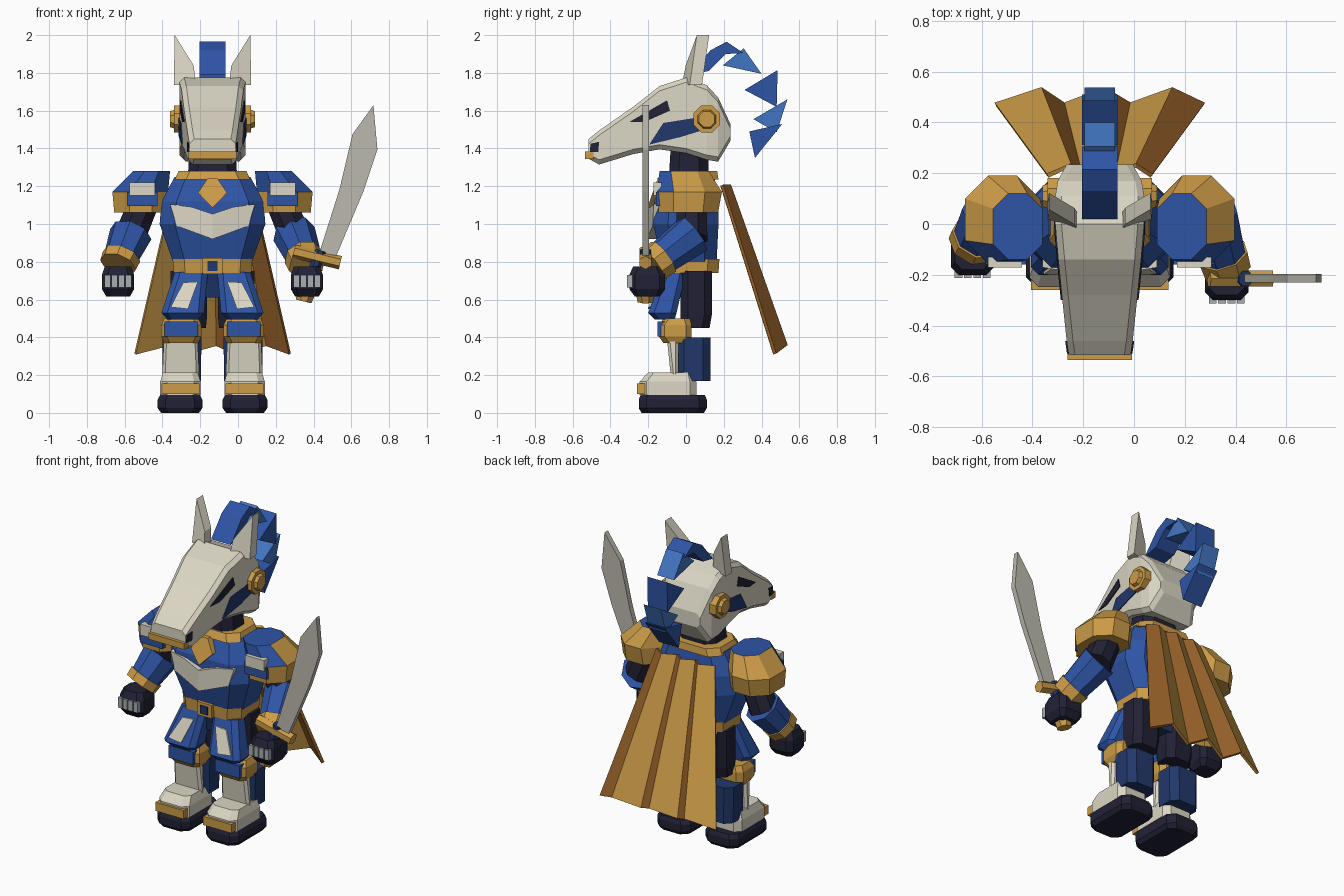
import bpy, bmesh, math
from mathutils import Vector

if "Cube" in bpy.data.objects:
    bpy.data.objects.remove(bpy.data.objects["Cube"])

CX = -0.135  # body centre line


def paint(name, r, g, b):
    m = bpy.data.materials.new(name)
    m.diffuse_color = [*(((c + 0.055) / 1.055) ** 2.4 for c in (r, g, b)), 1]
    m.use_nodes = True
    m.node_tree.nodes["Principled BSDF"].inputs["Base Color"].default_value = m.diffuse_color
    return m


WHITE = paint("ivory", .86, .84, .77)
GOLD = paint("gold", .80, .61, .28)
BROWN = paint("bronze_brown", .59, .38, .16)
BLUE = paint("royal_blue", .18, .33, .65)
SKY = paint("light_blue", .26, .46, .76)
NAVY = paint("navy", .13, .22, .42)
DARK = paint("dark_cloth", .13, .13, .21)
STEEL = paint("blade_steel", .74, .73, .68)
GREY = paint("knuckle_grey", .66, .69, .70)


def mesh(name, verts, faces, mats, rule=None):
    bm = bmesh.new()
    vs = [bm.verts.new((v[0] + CX, v[1], v[2])) for v in verts]
    for f in faces:
        bm.faces.new([vs[i] for i in f])
    bmesh.ops.recalc_face_normals(bm, faces=bm.faces)
    bm.normal_update()
    if rule:
        for f in bm.faces:
            f.material_index = rule(f)
    me = bpy.data.meshes.new(name)
    bm.to_mesh(me)
    bm.free()
    for m in mats:
        me.materials.append(m)
    ob = bpy.data.objects.new(name, me)
    bpy.context.collection.objects.link(ob)
    return ob


def loft(name, rings, mats, rule=None):
    n, k = len(rings[0]), len(rings)
    faces = [(i * n + j, i * n + (j + 1) % n, (i + 1) * n + (j + 1) % n, (i + 1) * n + j)
             for i in range(k - 1) for j in range(n)]
    faces += [tuple(range(n)), tuple(range((k - 1) * n, k * n))]
    mats = mats if isinstance(mats, list) else [mats]
    return mesh(name, [v for r in rings for v in r], faces, mats, rule)


def octo(x0, x1, y0, y1, z, c):
    """Rectangle with cut corners at height z."""
    return [(x0 + c, y0, z), (x1 - c, y0, z), (x1, y0 + c, z), (x1, y1 - c, z),
            (x1 - c, y1, z), (x0 + c, y1, z), (x0, y1 - c, z), (x0, y0 + c, z)]


def stack(name, mat, *levels, s=1, u=0, rule=None):
    """Levels of (z, half width, y front, y back, corner cut), centred on s*u."""
    return loft(name, [octo(s * u - h, s * u + h, a, b, z, c) for z, h, a, b, c in levels], mat, rule)


def slab(name, pts, off, mat):
    return loft(name, [pts, [tuple(a + b for a, b in zip(p, off)) for p in pts]], mat)


def box(name, x0, x1, y0, y1, z0, z1, mat):
    return slab(name, [(x0, y0, z0), (x1, y0, z0), (x1, y0, z1), (x0, y0, z1)], (0, y1 - y0, 0), mat)


def limb(name, a, b, ra, rb, mat, n=8):
    a, b = Vector(a), Vector(b)
    q = (b - a).to_track_quat('Z', 'Y')
    t = [2 * math.pi * (i + .5) / n for i in range(n)]
    return loft(name, [[p + q @ Vector((r * math.cos(w), r * math.sin(w), 0)) for w in t]
                       for p, r in ((a, ra), (b, rb))], mat)


# Torso, collar, belt, pelvis, neck
stack("torso", BLUE, (.76, .195, -.115, .16, .06), (1.0, .28, -.175, .172, .08),
      (1.12, .27, -.17, .172, .08), (1.25, .2, -.1, .15, .06))
stack("collar", GOLD, (1.235, .2, -.125, .172, .06), (1.28, .18, -.1, .165, .06))
stack("belt", GOLD, (.74, .205, -.125, .172, .06), (.815, .21, -.13, .177, .06))
stack("pelvis", NAVY, (.61, .13, -.07, .12, .04), (.75, .18, -.1, .14, .04))
stack("neck", DARK, (1.26, .13, -.09, .12, .05), (1.42, .12, -.08, .12, .05))
box("buckle", -.052, .052, -.15, -.11, .735, .82, GOLD)
box("buckle_inset", -.026, .026, -.157, -.14, .752, .803, NAVY)

# Chest plate and diamond
plate = [(0, 1.053), (.11, 1.09), (.225, 1.105), (.19, .99), (0, .92)]
outline = plate + [(-x, z) for x, z in plate[3:0:-1]]
for s in (-1, 1):
    slab("chest_plate", [(s * x, -.207 + abs(x) * .16, z) for x, z in plate], (0, .06, 0), WHITE)
gem = [(0, 1.085), (.077, 1.165), (.025, 1.243), (-.025, 1.243), (-.077, 1.165)]
slab("chest_diamond", [(x, -.205 + (z - 1.085) * .35, z) for x, z in gem], (0, .06, 0), GOLD)

# Legs
for s in (-1, 1):
    stack("sole", DARK, (0, .1, -.235, .095, .04), (.025, .118, -.25, .11, .04),
          (.07, .118, -.25, .11, .04), (.095, .105, -.24, .1, .04), s=s, u=.172)
    stack("boot", WHITE, (.095, .107, -.245, .055, .035), (.165, .107, -.245, .055, .035),
          (.215, .092, -.2, .04, .03), s=s, u=.17)
    box("toe_plate", s * .17 - .1, s * .17 + .1, -.26, -.2, .1, .155, GOLD)
    stack("shin_plate", WHITE, (.19, .098, -.08, -.04, .015), (.385, .09, -.1, -.04, .015), s=s, u=.168)
    stack("calf", NAVY, (.17, .1, -.05, .13, .04), (.4, .104, -.05, .13, .04), s=s, u=.162)
    stack("thigh", DARK, (.45, .09, -.03, .125, .04), (.52, .097, -.03, .137, .04),
          (.75, .097, -.03, .137, .04), s=s, u=.125)
    stack("knee_band", GOLD, (.37, .09, -.12, .02, .03), (.405, .107, -.143, .03, .03),
          (.465, .107, -.143, .03, .03), (.5, .09, -.12, .02, .03), s=s, u=.165)
    box("knee_cap", s * .165 - .088, s * .165 + .088, -.152, -.1, .405, .485, BLUE)
    # Flared thigh guard with a pale stripe
    lo, hi = octo(.045, .27, -.2, -.05, .53, .03), octo(.025, .2, -.12, .0, .745, .03)
    tip = octo(.075, .24, -.165, -.06, .495, .03)
    loft("thigh_guard", [[(s * x, y, z) for x, y, z in r] for r in (tip, lo, hi)], BLUE)
    stripe = [(.155, .69), (.077, .695), (.13, .55), (.222, .56)]
    slab("guard_stripe", [(s * x, -.21 + (z - .53) * .372, z) for x, z in stripe], (0, .02, 0), WHITE)

# Shoulder guards: gold shells with blue top and front slope
for s in (-1, 1):
    rings = [octo(.24, .52, -.145, .17, 1.06, .08), octo(.235, .53, -.155, .19, 1.17, .09),
             octo(.225, .42, -.14, .12, 1.28, .06)]
    loft("shoulder_guard", [[(s * x, y, z) for x, y, z in r] for r in rings], [GOLD, BLUE],
         lambda f: int(f.normal.z > .9 or (f.calc_center_median().z > 1.18 and f.normal.y < -.3)))
    a, b = sorted((s * .29, s * .45))
    box("shoulder_front", a, b, -.16, -.13, 1.095, 1.17, BLUE)
    a, b = sorted((s * .305, s * .44))
    box("shoulder_plaque", a, b, -.172, -.13, 1.15, 1.22, WHITE)

# Arms: the sword hand reaches further forward
for s, wy, hand in ((-1, -.07, (-.2, -.03)), (1, -.16, (-.3, -.11))):
    sh, el = Vector((s * .36, .03, 1.12)), Vector((s * .435, .03, .94))
    wr = Vector((s * .495, wy, .795))
    limb("upper_arm", sh, el + (el - sh) * .1, .085, .09, DARK)
    d = wr - el
    limb("forearm", el - d * .05, wr, .115, .09, BLUE)
    limb("cuff", el + d * .78, el + d * 1.08, .105, .1, GOLD)
    y0, y1 = hand
    stack("hand", DARK, (.615, .062, y0 + .03, y1 - .03, .02), (.655, .085, y0, y1, .03),
          (.73, .085, y0, y1, .03), (.775, .07, y0 + .02, y1 - .02, .03), s=s, u=.5)
    for i in range(4):
        x = s * .5 + (i - 1.5) * .037
        box("knuckle", x - .015, x + .015, y0 - .012, y0 + .03, .665, .73, GREY)

# Sword
blade = [(.431, .849), (.537, 1.183), (.606, 1.475), (.717, 1.629),
         (.738, 1.395), (.664, 1.172), (.521, .833)]
slab("sword_blade", [(x - CX, -.231, z) for x, z in blade], (0, .034, 0), STEEL)
gx = .42 - CX
limb("sword_guard", (gx - .125, -.215, .855), (gx + .122, -.215, .795), .036, .036, GOLD, 6)
limb("sword_grip", (gx + .02, -.215, .86), (gx - .065, -.215, .63), .032, .032, NAVY)
limb("sword_pommel", (gx - .06, -.215, .64), (gx - .072, -.215, .59), .055, .045, GOLD)

# Head: sections of (y, bottom, top, half width)
head = [(-.515, 1.345, 1.45, .122), (-.46, 1.315, 1.495, .13), (-.28, 1.37, 1.62, .149),
        (-.14, 1.395, 1.73, .163), (0, 1.375, 1.775, .175), (.11, 1.34, 1.735, .175),
        (.17, 1.33, 1.67, .165), (.235, 1.44, 1.53, .13)]
loft("head", [[(x, y, z) for x, z, _ in octo(-w, w, lo, hi, 0, .025)] for y, lo, hi, w in head], WHITE)
box("muzzle_band", -.127, .127, -.535, -.49, 1.345, 1.385, GOLD)


def head_w(y):
    for (a, _, _, wa), (b, _, _, wb) in zip(head, head[1:]):
        if y <= b:
            return wa + (wb - wa) * (y - a) / (b - a)


marks = [("eye", DARK, [(-.3, 1.54), (-.1, 1.655), (-.085, 1.6), (-.22, 1.54)]),
         ("nostril", DARK, [(-.51, 1.38), (-.505, 1.425), (-.46, 1.435), (-.465, 1.38)]),
         ("cheek", NAVY, [(-.195, 1.42), (-.12, 1.535), (.07, 1.565), (.1, 1.5), (-.03, 1.46)])]
for s in (-1, 1):
    for name, mat, pts in marks:
        slab(name, [(s * (head_w(y) + .006), y, z) for y, z in pts], (-s * .009, 0, 0), mat)
    limb("ear_disc", (s * .15, .11, 1.555), (s * .205, .11, 1.555), .077, .077, GOLD)
    limb("ear_disc_boss", (s * .2, .11, 1.555), (s * .225, .11, 1.555), .055, .045, GOLD)
    ear = [(.2, 2.0), (.205, 1.735), (.088, 1.74), (.1, 1.84)]
    slab("ear", [(s * u, -.02 + (u - .09) * .35 + (z - 1.74) * .15, z) for u, z in ear], (0, .065, 0), WHITE)

# Mane: row of wedges along the back of the head
wedges = [[(.02, 1.79), (.13, 1.92), (.215, 1.965), (.305, 1.905), (.21, 1.9), (.12, 1.81)],
          [(.195, 1.84), (.305, 1.93), (.40, 1.795)],
          [(.31, 1.71), (.485, 1.815), (.48, 1.62)],
          [(.357, 1.555), (.537, 1.66), (.48, 1.485)],
          [(.335, 1.49), (.51, 1.53), (.365, 1.35)]]
for i, w in enumerate(wedges):
    h = .06 if i % 2 else .07
    slab("mane_wedge", [(-h, y, z) for y, z in w], (2 * h, 0, 0), SKY if i % 2 else BLUE)

# Pleated cape: alternating gold and brown folds
us = [-.41, -.23, -.14, .02, .12, .285, .41]
verts = []
for i, u in enumerate(us):
    out = i % 2
    verts += [(u * .5, .19 + .04 * out, 1.205), (u, .47 + .06 * out, .312 + .045 * out)]
cape = mesh("cape", verts, [(2 * i, 2 * i + 2, 2 * i + 3, 2 * i + 1) for i in range(6)], [GOLD, BROWN])
for p in cape.data.polygons:
    p.material_index = p.index % 2
mod = cape.modifiers.new("thickness", 'SOLIDIFY')
mod.thickness, mod.offset = .018, 0
